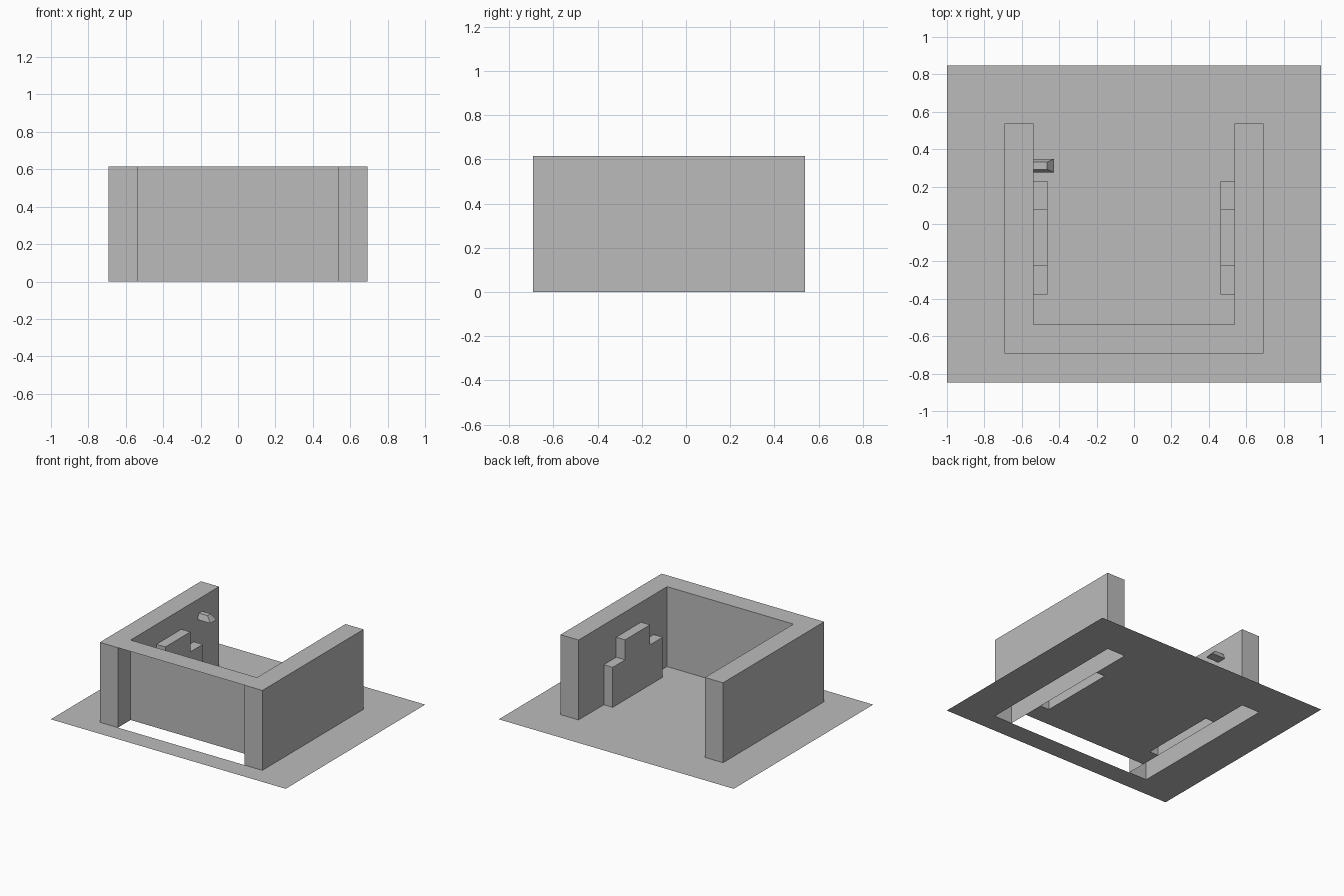
import bpy, bmesh

if "Cube" in bpy.data.objects:
    bpy.data.objects.remove(bpy.data.objects["Cube"])

grey = bpy.data.materials.new("plain_grey")
grey.diffuse_color = (0.5, 0.5, 0.5, 1)
grey.use_nodes = True
grey.node_tree.nodes["Principled BSDF"].inputs["Base Color"].default_value = grey.diffuse_color

W_IN, W_OUT = 0.538, 0.692      # inner and outer wall faces
STEP_X = 0.462                  # inner face of the stepped panels
H = 0.615                       # wall height


def finish(name, bm):
    bmesh.ops.remove_doubles(bm, verts=bm.verts, dist=1e-5)
    mesh = bpy.data.meshes.new(name)
    bm.to_mesh(mesh)
    bm.free()
    mesh.materials.append(grey)
    obj = bpy.data.objects.new(name, mesh)
    bpy.context.collection.objects.link(obj)
    return obj


def box(name, lo, hi, open_sides, taper=None):
    """Box with some sides left open, given as outward directions."""
    bm = bmesh.new()
    bmesh.ops.create_cube(bm, size=1)
    bm.normal_update()
    doomed = [f for f in bm.faces
              if any(f.normal["xyz".index(s[1])] * (1 if s[0] == "+" else -1) > 0.9
                     for s in open_sides)]
    for v in bm.verts:
        a, b = lo, hi
        if taper and v.co.z > 0:
            a, b = taper
        v.co = [b[i] if v.co[i] > 0 else a[i] for i in range(3)]
    bmesh.ops.delete(bm, geom=doomed, context='FACES')
    return finish(name, bm)


# Ground sheet, open beneath the hollow walls and panels
xs = [-1, -W_OUT, -W_IN, -STEP_X, STEP_X, W_IN, W_OUT, 1]
ys = [-0.848, -W_OUT, -W_IN, -0.377, 0.231, W_IN, 0.848]
bm = bmesh.new()
for x0, x1 in zip(xs, xs[1:]):
    for y0, y1 in zip(ys, ys[1:]):
        cx, cy = abs(x0 + x1) / 2, (y0 + y1) / 2
        side = W_IN < cx < W_OUT and -W_OUT < cy < W_IN
        front = cx < W_OUT and -W_OUT < cy < -W_IN
        panel = STEP_X < cx < W_IN and -0.377 < cy < 0.231
        if not (side or front or panel):
            bm.faces.new([bm.verts.new((x, y, 0)) for x, y in
                          ((x0, y0), (x1, y0), (x1, y1), (x0, y1))])
bmesh.ops.remove_doubles(bm, verts=bm.verts, dist=1e-5)
bmesh.ops.dissolve_limit(bm, angle_limit=0.01, verts=bm.verts, edges=bm.edges)
bmesh.ops.triangulate(bm, faces=bm.faces)
finish("ground", bm)

# Side walls, and the front wall whose outer face is open
box("left_wall", (-W_OUT, -W_OUT, 0), (-W_IN, W_IN, H), ["-z"])
box("right_wall", (W_IN, -W_OUT, 0), (W_OUT, W_IN, H), ["-z"])
box("front_wall", (-W_IN, -W_OUT, 0), (W_IN, -W_IN, H), ["-z", "-y", "-x", "+x"])

# Stepped panels on the inner sides of both walls
profile = [(-0.377, 0), (-0.377, 0.308), (-0.223, 0.308), (-0.223, 0.462),
           (0.08, 0.462), (0.08, 0.308), (0.231, 0.308), (0.231, 0)]
for name, s in (("left_stepped_panel", -1), ("right_stepped_panel", 1)):
    bm = bmesh.new()
    inner = [bm.verts.new((s * STEP_X, y, z)) for y, z in profile]
    outer = [bm.verts.new((s * W_IN, y, z)) for y, z in profile]
    bm.faces.new(inner if s < 0 else inner[::-1])
    for i in range(len(profile) - 1):
        quad = [inner[i], outer[i], outer[i + 1], inner[i + 1]]
        bm.faces.new(quad)
    bmesh.ops.recalc_face_normals(bm, faces=bm.faces)
    # make sure the panel's main face points into the court
    bm.normal_update()
    main = max(bm.faces, key=lambda f: len(f.verts))
    if main.normal.x * s > 0:
        bmesh.ops.reverse_faces(bm, faces=bm.faces)
    finish(name, bm)

# Small tapered peg high on the left wall
box("wall_peg", (-W_IN, 0.276, 0.462), (-0.428, 0.348, 0.462), ["-x"],
    taper=((-W_IN, 0.292, 0.505), (-0.464, 0.331, 0.505)))
